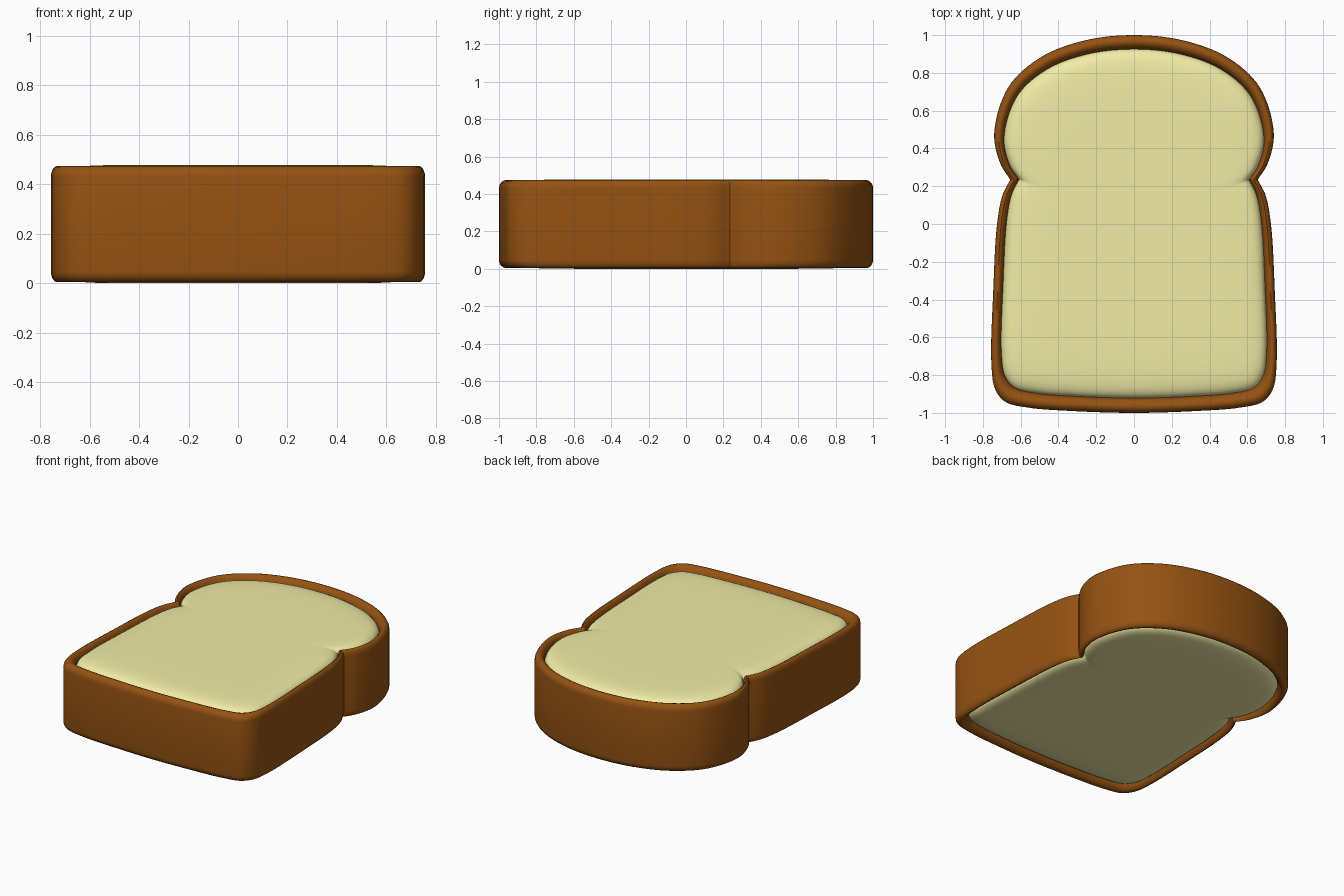
import bpy, bmesh, math
from mathutils import Vector

if "Cube" in bpy.data.objects:
    bpy.data.objects.remove(bpy.data.objects["Cube"])

H = 0.478          # overall thickness
NOTCH_Y = 0.235    # height of the pinch between dome and body

# Right half of the slice outline: dome, then body, meeting at a sharp notch
DOME = [(0, 1.0), (0.26, 0.972), (0.495, 0.882), (0.665, 0.725), (0.74, 0.48),
        (0.708, 0.32), (0.655, NOTCH_Y)]
BODY = [(0.655, NOTCH_Y), (0.697, 0.15), (0.725, 0.0), (0.745, -0.35), (0.755, -0.74),
        (0.735, -0.875), (0.68, -0.942), (0.56, -0.972), (0.33, -0.99), (0, -1.0)]


def spline(pts, steps=8):
    """Centripetal Catmull-Rom curve through the points."""
    p = [Vector(q) for q in pts]
    first = Vector((-p[1].x, p[1].y)) if p[0].x == 0 else 2 * p[0] - p[1]
    last = Vector((-p[-2].x, p[-2].y)) if p[-1].x == 0 else 2 * p[-1] - p[-2]
    p = [first] + p + [last]
    out = []
    for a, b, c, d in zip(p, p[1:], p[2:], p[3:]):
        t1 = math.sqrt((b - a).length)
        t2 = t1 + math.sqrt((c - b).length)
        t3 = t2 + math.sqrt((d - c).length)
        for k in range(steps):
            t = t1 + (t2 - t1) * k / steps
            a1 = a.lerp(b, t / t1)
            a2 = b.lerp(c, (t - t1) / (t2 - t1))
            a3 = c.lerp(d, (t - t2) / (t3 - t2))
            b1 = a1.lerp(a2, t / t2)
            b2 = a2.lerp(a3, (t - t1) / (t3 - t1))
            out.append(b1.lerp(b2, (t - t1) / (t2 - t1)))
    return out + [p[-2]]


half = spline(DOME)[:-1] + spline(BODY)
outer = half + [Vector((-p.x, p.y)) for p in reversed(half[1:-1])]


def inset(p):
    k = 0.903 if p.y > NOTCH_Y else 0.937
    return Vector((p.x * 0.93, NOTCH_Y + (p.y - NOTCH_Y) * k))


inner = [inset(p) for p in outer]


def loft(name, rings, color, capped=False):
    """Bridge closed rings of points, listed from top to bottom."""
    bm = bmesh.new()
    vs = [[bm.verts.new(p) for p in ring] for ring in rings]
    n = len(rings[0])
    for a, b in zip(vs, vs[1:]):
        for i in range(n):
            j = (i + 1) % n
            bm.faces.new((a[i], a[j], b[j], b[i]))
    if capped:
        bm.faces.new(vs[0][::-1])
        bm.faces.new(vs[-1])
    mesh = bpy.data.meshes.new(name)
    bm.to_mesh(mesh)
    bm.free()
    obj = bpy.data.objects.new(name, mesh)
    bpy.context.collection.objects.link(obj)
    mat = bpy.data.materials.new(name)
    mat.diffuse_color = color
    mat.use_nodes = True
    mat.node_tree.nodes["Principled BSDF"].inputs["Base Color"].default_value = mat.diffuse_color
    mesh.materials.append(mat)
    bpy.ops.object.select_all(action='DESELECT')
    obj.select_set(True)
    bpy.context.view_layer.objects.active = obj
    bpy.ops.object.shade_smooth_by_angle(angle=math.radians(50))
    return obj


def both_sides(profile):
    """Repeat a (position, depth) profile on the top and the bottom."""
    return ([(t, H - d) for t, d in profile] +
            [(t, d) for t, d in reversed(profile)])


# Crust: rounded rim rolling into a groove, tucked under the crumb
rim = [(1.05, 0.085), (1.0, 0.05), (0.93, 0.034), (0.82, 0.02), (0.65, 0.009),
       (0.45, 0.004), (0.27, 0.008), (0.12, 0.019), (0.03, 0.032), (0.0, 0.046)]
loft("crust",
     [[(*o.lerp(i, t), z) for o, i in zip(outer, inner)] for t, z in both_sides(rim)],
     (0.30, 0.085, 0.006, 1))

# Crumb: pillowy filling, flat in the middle and falling off at the edge
pillow = [(0.6, 0), (0.8, 0.001), (0.88, 0.004), (0.93, 0.009), (0.96, 0.016),
          (0.98, 0.026), (0.993, 0.038), (1.0, 0.055), (1.0, 0.09)]
loft("crumb",
     [[(*(i * s), z) for i in inner] for s, z in both_sides(pillow)],
     (0.88, 0.84, 0.38, 1), capped=True)
